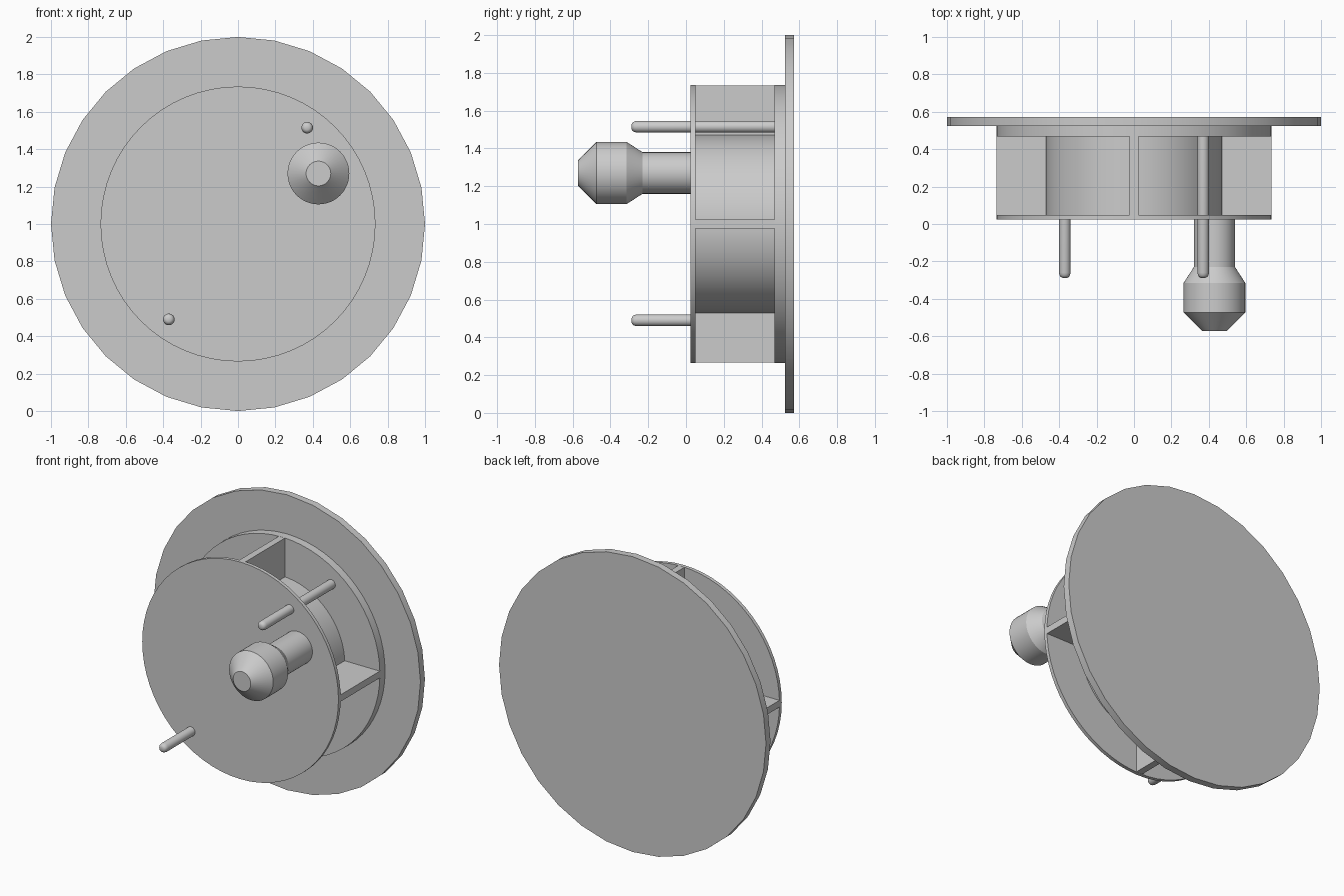
import bpy
import math
from mathutils import Matrix, Vector

if "Cube" in bpy.data.objects:
    bpy.data.objects.remove(bpy.data.objects["Cube"], do_unlink=True)

# Single light grey finish
GREY = (0.6, 0.6, 0.6, 1.0)
grey = bpy.data.materials.new("light_grey")
grey.diffuse_color = GREY
grey.use_nodes = True
grey.node_tree.nodes["Principled BSDF"].inputs["Base Color"].default_value = GREY

CENTRE_Z = 1.0
FRONT, FRONT_IN = 0.025, 0.049     # front flange
BACK_IN, BACK = 0.469, 0.524       # rear flange
HUB_R, FLANGE_R = 0.472, 0.735
PIN_SPOTS = {"right": (-0.37, 0.49), "left": (0.37, 1.515)}


def make_object(name, verts, faces):
    mesh = bpy.data.meshes.new(name)
    mesh.from_pydata(verts, [], faces)
    mesh.materials.append(grey)
    obj = bpy.data.objects.new(name, mesh)
    bpy.context.collection.objects.link(obj)
    return obj


def smooth(obj):
    bpy.ops.object.select_all(action="DESELECT")
    obj.select_set(True)
    bpy.context.view_layer.objects.active = obj
    bpy.ops.object.shade_smooth_by_angle(angle=math.radians(30))


def lathe(name, profile, x=0.0, z=CENTRE_Z, sides=64):
    """Revolve (radius, y) points, front to back, about an axis along y."""
    verts, faces = [], []
    for r, y in profile:
        for i in range(sides):
            a = 2 * math.pi * i / sides
            verts.append((x + r * math.sin(a), y, z + r * math.cos(a)))
    for k in range(len(profile) - 1):
        for i in range(sides):
            j = (i + 1) % sides
            faces.append((k * sides + i, (k + 1) * sides + i,
                          (k + 1) * sides + j, k * sides + j))
    last = (len(profile) - 1) * sides
    faces.append(tuple(range(sides)))
    faces.append(tuple(last + i for i in reversed(range(sides))))
    obj = make_object(name, verts, faces)
    smooth(obj)
    return obj


def disc(name, radius, y0, y1, **kw):
    return lathe(name, [(radius, y0), (radius, y1)], **kw)


def drill(obj, y0, y1):
    """Cut the clearance holes for the pins."""
    for x, z in PIN_SPOTS.values():
        cutter = disc("hole_cutter", 0.041, y0, y1, x=x, z=z, sides=32)
        cutter.hide_render = True
        mod = obj.modifiers.new("hole", "BOOLEAN")
        mod.operation = "DIFFERENCE"
        mod.solver = "EXACT"
        mod.object = cutter
        bpy.context.view_layer.objects.active = obj
        bpy.ops.object.modifier_apply(modifier=mod.name)
        bpy.data.objects.remove(cutter, do_unlink=True)
    smooth(obj)


# Large back plate, flanges and the drum between them
disc("back_plate", 1.0, BACK, 0.572, sides=32)
front_flange = disc("front_flange", FLANGE_R, FRONT, FRONT_IN)
rear_flange = disc("rear_flange", FLANGE_R, BACK_IN, BACK)
drill(front_flange, FRONT - 0.05, FRONT_IN + 0.05)
drill(rear_flange, BACK_IN - 0.05, BACK + 0.05)
disc("hub_drum", HUB_R, FRONT_IN, BACK_IN)

# Four radial ribs joining the flanges
for i, side in enumerate(("left", "top", "right", "bottom")):
    turn = Matrix.Rotation(-i * math.pi / 2, 4, "Y")
    verts = [turn @ Vector((x, y, z)) + Vector((0, 0, CENTRE_Z))
             for x in (HUB_R - 0.03, FLANGE_R - 0.001)
             for y in (FRONT_IN, BACK_IN)
             for z in (-0.023, 0.023)]
    make_object(side + "_rib", verts,
                [(0, 1, 3, 2), (4, 6, 7, 5), (0, 4, 5, 1),
                 (2, 3, 7, 6), (0, 2, 6, 4), (1, 5, 7, 3)])

# Two round-nosed pins running through the flanges
for side, (x, z) in PIN_SPOTS.items():
    lathe(side + "_pin",
          [(0.012, -0.288), (0.022, -0.283), (0.028, -0.274),
           (0.031, -0.26), (0.031, BACK)], x=x, z=z, sides=32)

# Crank knob on its stem
lathe("knob",
      [(0.066, -0.572), (0.165, -0.473), (0.165, -0.315),
       (0.11, -0.23), (0.11, FRONT + 0.005)], x=0.43, z=1.27, sides=48)
